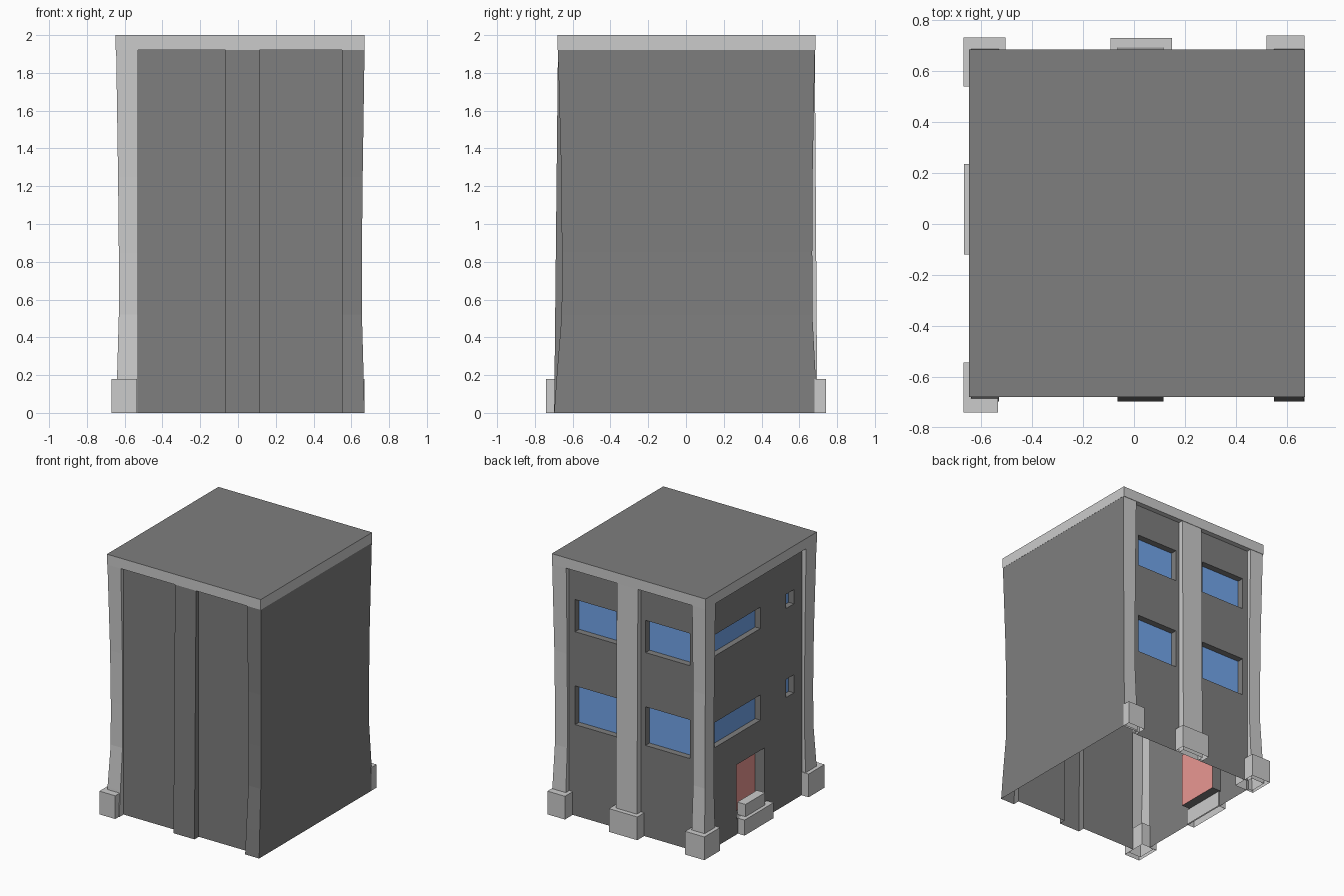
import bpy, bmesh

if "Cube" in bpy.data.objects:
    bpy.data.objects.remove(bpy.data.objects["Cube"])


def material(name, rgb):
    m = bpy.data.materials.new(name)
    m.diffuse_color = (*rgb, 1)
    m.use_nodes = True
    m.node_tree.nodes["Principled BSDF"].inputs["Base Color"].default_value = m.diffuse_color
    return m


DARK = material("dark_wall", (0.21, 0.21, 0.21))
BLUE = material("glass_blue", (0.17, 0.38, 0.83))
PINK = material("door_pink", (0.82, 0.31, 0.29))


def make(name, faces, mat=None):
    """Object from a list of quads, with shared corners welded."""
    bm = bmesh.new()
    for f in faces:
        bm.faces.new([bm.verts.new(p) for p in f])
    bmesh.ops.remove_doubles(bm, verts=bm.verts, dist=0.0005)
    bmesh.ops.recalc_face_normals(bm, faces=bm.faces)
    me = bpy.data.meshes.new(name)
    bm.to_mesh(me)
    bm.free()
    ob = bpy.data.objects.new(name, me)
    bpy.context.collection.objects.link(ob)
    if mat:
        me.materials.append(mat)
    return ob


# Inward bow of the outer shell: height, x inset, y inset
LEVELS = [(0, 0, 0), (0.2, 0.005, 0.014), (0.52, 0.014, 0.04),
          (0.85, 0.014, 0.041), (1.25, 0.01, 0.038), (1.92, 0, 0.02)]


def bowed(p, lv):
    x, y = p
    z, bx, by = lv
    if abs(x) > 0.63:
        x -= bx if x > 0 else -bx
    if abs(y) > 0.66:
        if abs(x) < 0.2:          # middle pillars lean instead of bowing
            by = 0.0104 * z
        y += by if y < 0 else -0.65 * by
    return (x, y, z)


def sheet(name, path, mat=None):
    """Plan path raised through the bowed levels."""
    faces = []
    for a, b in zip(path, path[1:]):
        for l0, l1 in zip(LEVELS, LEVELS[1:]):
            faces.append([bowed(a, l0), bowed(b, l0), bowed(b, l1), bowed(a, l1)])
    return make(name, faces, mat)


def panel(name, pos, u0, u1, openings):
    """Flat wall with recessed openings (u0, u1, z0, z1, depth, name, material)."""
    us = sorted({u0, u1, *[o[0] for o in openings], *[o[1] for o in openings]})
    zs = sorted({0, 1.92, *[o[2] for o in openings], *[o[3] for o in openings]})
    faces = []
    for a, b in zip(us, us[1:]):
        for c, d in zip(zs, zs[1:]):
            u, z = (a + b) / 2, (c + d) / 2
            if not any(o[0] < u < o[1] and o[2] < z < o[3] for o in openings):
                faces.append([pos(a, c, 0), pos(b, c, 0), pos(b, d, 0), pos(a, d, 0)])
    for a, b, c, d, t, part, mat in openings:
        ring = [(a, c), (b, c), (b, d), (a, d)]
        for p, q in zip(ring, ring[1:] + ring[:1]):
            faces.append([pos(*p, 0), pos(*q, 0), pos(*q, t), pos(*p, t)])
        make(part, [[pos(*p, t) for p in ring]], mat)
    make(name, faces, DARK)


def block(name, x0, x1, y0, y1, z0, z1):
    """Box without a floor."""
    r = [(x0, y0), (x1, y0), (x1, y1), (x0, y1)]
    faces = [[(*p, z0), (*q, z0), (*q, z1), (*p, z1)] for p, q in zip(r, r[1:] + r[:1])]
    faces.append([(*p, z1) for p in r])
    make(name, faces)


# Plain front and right walls with dark pilasters
F, B, YF, YB = -0.645, 0.645, -0.698, 0.695
sheet("front_and_right_wall", [
    (-0.53, F), (-0.065, F), (-0.065, YF), (0.115, YF), (0.115, F),
    (0.55, F), (0.55, YF), (0.67, YF), (0.67, YB)], DARK)

# Light pillars
sheet("back_right_pillar", [(0.67, YB), (0.55, YB), (0.55, B)])
sheet("back_middle_pillar", [(0.115, B), (0.115, YB), (-0.065, YB), (-0.065, B)])
sheet("back_left_pillar", [(-0.53, B), (-0.53, YB), (-0.645, YB),
                           (-0.645, 0.56), (-0.61, 0.56)])
sheet("front_left_pillar", [(-0.61, -0.55), (-0.645, -0.55), (-0.645, YF),
                            (-0.53, YF), (-0.53, F)])

# Pillar bases
block("back_left_base", -0.67, -0.505, 0.54, 0.732, 0, 0.18)
block("back_middle_base", -0.093, 0.15, 0.645, 0.73, 0, 0.18)
block("back_right_base", 0.52, 0.67, 0.68, 0.74, 0, 0.18)
block("back_right_base_return", 0.52, 0.56, 0.645, 0.68, 0, 0.18)
block("front_left_base", -0.67, -0.535, -0.74, -0.545, 0, 0.18)

# Back wall with four windows
panel("back_wall", lambda u, z, d: (u, B - d, z), -0.53, 0.55,
      [(a, b, c, d, 0.05, "back_window", BLUE)
       for a, b in ((-0.485, -0.105), (0.145, 0.50))
       for c, d in ((0.705, 1.005), (1.425, 1.675))])

# Left wall with wide windows, small windows and the door
panel("left_wall", lambda u, z, d: (-0.61 + d, u, z), -0.55, 0.56,
      [(-0.04, 0.52, 0.775, 0.97, 0.045, "wide_window", BLUE),
       (-0.04, 0.52, 1.485, 1.65, 0.045, "wide_window", BLUE),
       (-0.45, -0.355, 0.83, 0.97, 0.045, "small_window", BLUE),
       (-0.45, -0.355, 1.52, 1.63, 0.045, "small_window", BLUE),
       (-0.09, 0.25, 0.12, 0.54, 0.08, "door", PINK)])

# Door steps
block("lower_step", -0.667, -0.6, -0.12, 0.235, 0, 0.12)
block("upper_step", -0.64, -0.57, -0.055, 0.185, 0.12, 0.215)

# Roof band and dark roof
X0, X1, Y0, Y1 = -0.648, 0.671, -0.68, 0.685
outer = [(X0, Y0), (X1, Y0), (X1, Y1), (X0, Y1)]
inner = [(-0.6, -0.63), (X1 - 0.01, -0.63), (X1 - 0.01, 0.63), (-0.6, 0.63)]
band = []
for i in range(4):
    j = (i + 1) % 4
    band.append([(*outer[i], 1.92), (*outer[j], 1.92), (*outer[j], 2), (*outer[i], 2)])
    band.append([(*outer[i], 1.92), (*outer[j], 1.92), (*inner[j], 1.92), (*inner[i], 1.92)])
make("roof_band", band)
make("roof", [[(*p, 2) for p in outer]], DARK)
